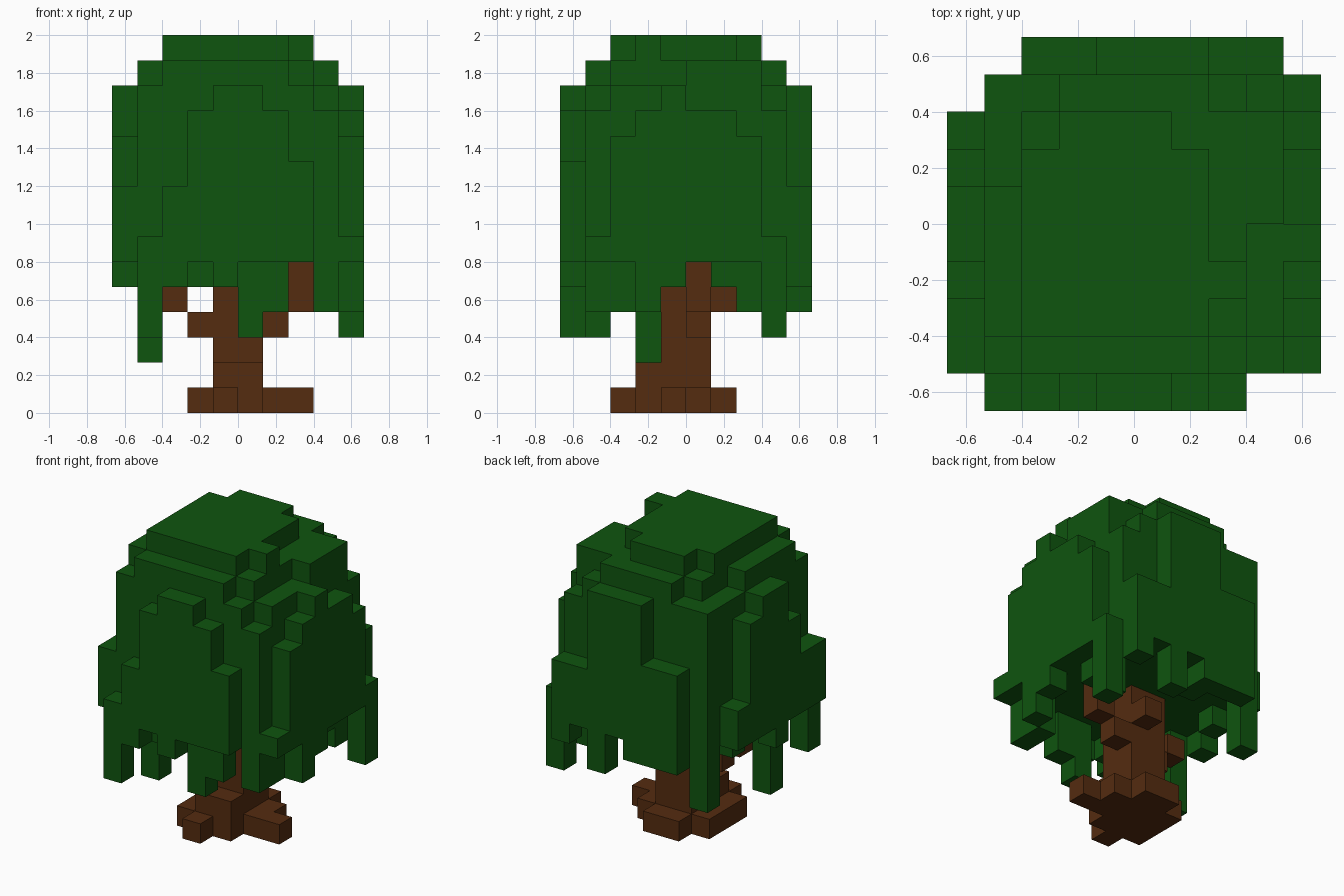
import bpy, bmesh
from mathutils import Vector

if "Cube" in bpy.data.objects:
    bpy.data.objects.remove(bpy.data.objects["Cube"], do_unlink=True)

U = 2 / 15        # edge length of one block
HALF = 5          # the tree is ten blocks wide and deep


def material(name, rgb):
    m = bpy.data.materials.new(name)
    m.use_nodes = True
    m.diffuse_color = (*rgb, 1)
    bsdf = m.node_tree.nodes["Principled BSDF"]
    bsdf.inputs["Base Color"].default_value = (*rgb, 1)
    bsdf.inputs["Roughness"].default_value = 0.9
    return m


leaf_green = material("leaf green", (0.0048, 0.09, 0.0048))
bark_brown = material("bark brown", (0.09, 0.025, 0.005))


def block(x0, x1, y0, y1, z0, z1):
    """Set of block cells; upper limits are exclusive."""
    return {(x, y, z) for x in range(x0, x1) for y in range(y0, y1) for z in range(z0, z1)}


def build(name, cells, mat):
    """Mesh the outer skin of a set of blocks and merge its flat areas."""
    bm = bmesh.new()
    verts = {}

    def vert(p):
        if p not in verts:
            verts[p] = bm.verts.new(((p[0] - HALF) * U, (p[1] - HALF) * U, p[2] * U))
        return verts[p]

    for c in sorted(cells):
        for axis in range(3):
            for side in (0, 1):
                n = list(c)
                n[axis] += 2 * side - 1
                if tuple(n) in cells:
                    continue
                a, b = (axis + 1) % 3, (axis + 2) % 3
                loop = []
                for da, db in ((0, 0), (1, 0), (1, 1), (0, 1)):
                    p = list(c)
                    p[axis] += side
                    p[a] += da
                    p[b] += db
                    loop.append(vert(tuple(p)))
                bm.faces.new(loop if side else loop[::-1])
    bmesh.ops.dissolve_limit(bm, angle_limit=0.01, verts=bm.verts[:], edges=bm.edges[:])
    me = bpy.data.meshes.new(name)
    bm.to_mesh(me)
    bm.free()
    me.materials.append(mat)
    ob = bpy.data.objects.new(name, me)
    bpy.context.collection.objects.link(ob)
    return ob


# Crown: height of each leaf column in blocks (hex), one row per step from front to back
crown_rows = [
    ".79cddca..",
    "9deeeeedc7",
    "9efffffedb",
    "beffffffdc",
    "defffffedd",
    "defffffeec",
    "cdfffffeec",
    "8defffeeeb",
    ".ddeeeedc7",
    "..aaddd99.",
]
# Hanging strands: (column, row) -> lowest block; other columns end at level 6
strands = {
    (1, 0): 3, (2, 0): 5, (4, 0): 5,
    (3, 1): 5, (5, 1): 3, (6, 1): 4, (8, 1): 4,
    (1, 3): 2, (0, 4): 5, (9, 3): 4, (9, 4): 5,
    (8, 2): 4, (8, 6): 5, (8, 7): 4, (1, 6): 5,
    (1, 8): 3, (9, 8): 3, (4, 8): 5,
    (2, 9): 5, (3, 9): 5, (4, 9): 5, (6, 9): 4, (8, 9): 5,
}
leaves = set()
for y, row in enumerate(crown_rows):
    for x, h in enumerate(row):
        if h != ".":
            leaves |= block(x, x + 1, y, y + 1, strands.get((x, y), 6), int(h, 16))
build("leaf_crown", leaves, leaf_green)

# Trunk with roots spreading at the ground and stepped branches
trunk = block(4, 6, 4, 6, 0, 6) | block(4, 6, 3, 4, 0, 2)
roots = (block(3, 4, 3, 6, 0, 1) | block(4, 5, 2, 3, 0, 1) | block(4, 6, 6, 7, 0, 1)
         | block(6, 7, 4, 6, 0, 1) | block(7, 8, 4, 5, 0, 1))
branches = (block(3, 4, 4, 5, 3, 4) | block(2, 3, 4, 5, 4, 5)
            | block(6, 7, 5, 6, 3, 4) | block(7, 8, 5, 6, 4, 6)
            | block(5, 6, 6, 7, 4, 5))
build("trunk_roots_and_branches", trunk | roots | branches, bark_brown)
